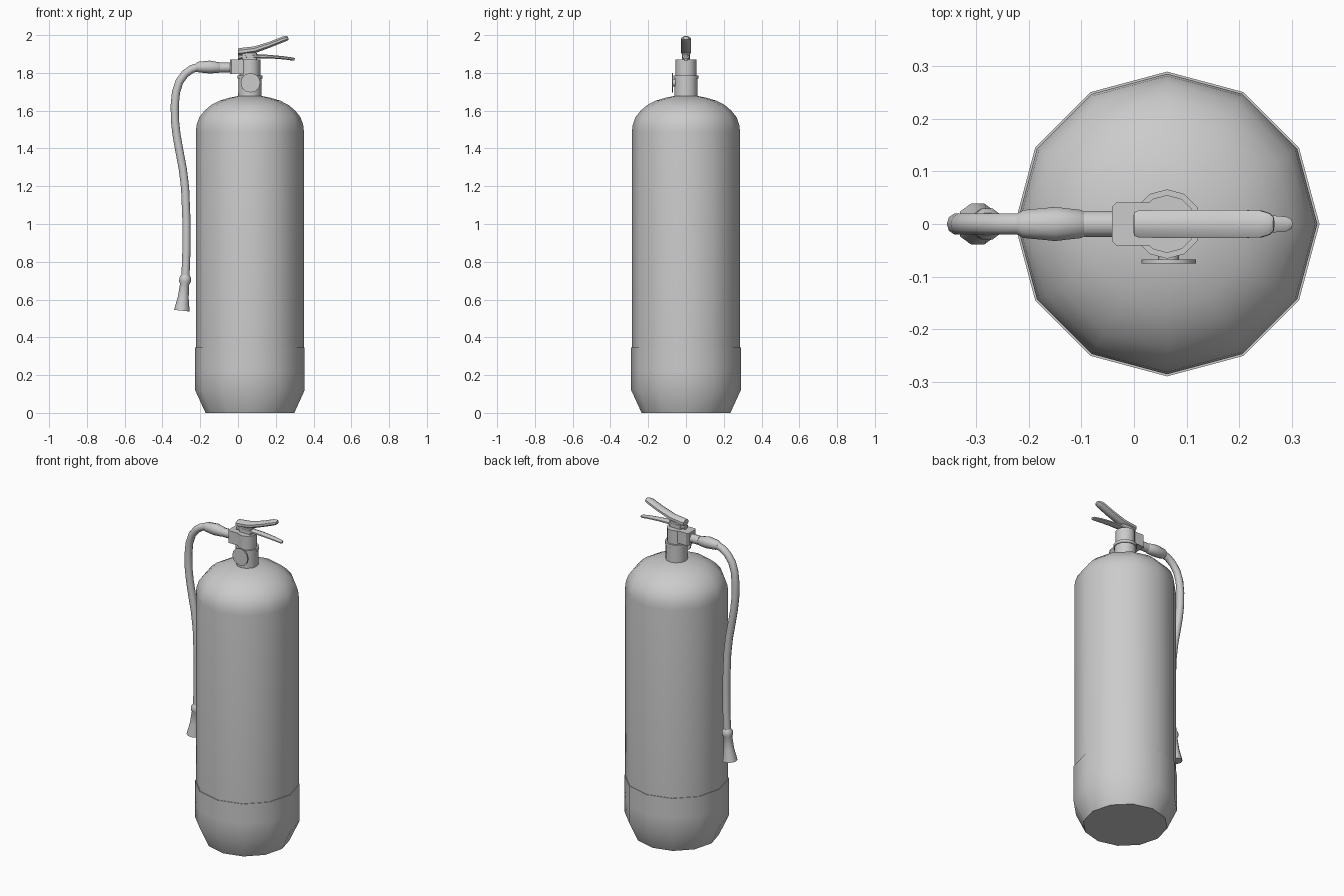
import bpy, bmesh, math
from mathutils import Vector

if "Cube" in bpy.data.objects:
    bpy.data.objects.remove(bpy.data.objects["Cube"])

CX = 0.063  # cylinder axis


def loft(name, rings, sides, phase=0.0, smooth=40):
    """Skin rings (x, z, in-plane radius, y radius) along a path in the XZ plane."""
    bm = bmesh.new()
    loops = []
    for i, (x, z, rn, ry) in enumerate(rings):
        a, b = rings[max(i - 1, 0)], rings[min(i + 1, len(rings) - 1)]
        t = Vector((b[0] - a[0], b[1] - a[1])).normalized()
        loop = []
        for k in range(sides):
            ang = phase + 2 * math.pi * k / sides
            c, s = math.cos(ang) * rn, math.sin(ang) * ry
            loop.append(bm.verts.new((x + t.y * c, s, z - t.x * c)))
        loops.append(loop)
    for p, q in zip(loops, loops[1:]):
        for k in range(sides):
            j = (k + 1) % sides
            bm.faces.new((p[k], p[j], q[j], q[k]))
    bm.faces.new(loops[0][::-1])
    bm.faces.new(loops[-1])
    return finish(name, bm, smooth)


def finish(name, bm, smooth):
    bmesh.ops.recalc_face_normals(bm, faces=bm.faces)
    me = bpy.data.meshes.new(name)
    bm.to_mesh(me)
    bm.free()
    ob = bpy.data.objects.new(name, me)
    bpy.context.collection.objects.link(ob)
    bpy.ops.object.select_all(action='DESELECT')
    ob.select_set(True)
    bpy.context.view_layer.objects.active = ob
    bpy.ops.object.shade_smooth_by_angle(angle=math.radians(smooth))
    return ob


def lathe(name, profile, sides, phase=0.0):
    return loft(name, [(CX, z, r, r) for r, z in profile], sides, phase)


def tube(name, pts, sides=8):
    return loft(name, [(x, z, r, r) for x, z, r in pts], sides)


def box(name, lo, hi, bevel):
    bm = bmesh.new()
    bmesh.ops.create_cube(bm, size=1)
    for v in bm.verts:
        v.co = [(a + b) / 2 + c * (b - a) for a, b, c in zip(lo, hi, v.co)]
    edges = [e for e in bm.edges if abs(e.verts[0].co.z - e.verts[1].co.z) > 0.01]
    bmesh.ops.bevel(bm, geom=edges, offset=bevel, segments=1, affect='EDGES')
    return finish(name, bm, 30)


# Tank with domed top, and the base boot around it
lathe("tank", [(0.23, 0.005), (0.285, 0.12), (0.286, 0.345), (0.286, 1.49), (0.282, 1.525),
               (0.268, 1.565), (0.24, 1.6), (0.205, 1.63), (0.16, 1.653), (0.11, 1.668),
               (0.06, 1.678)], 12)
lathe("base_boot", [(0.235, 0), (0.29, 0.12), (0.29, 0.225), (0.29, 0.345), (0.284, 0.345)], 12)

# Neck, collar and valve head
lathe("neck", [(0.062, 1.66), (0.061, 1.77), (0.066, 1.77), (0.066, 1.787), (0.055, 1.787),
               (0.055, 1.87)], 12)
box("valve_outlet", (-0.042, -0.041, 1.795), (0.075, 0.041, 1.87), 0.008)

# Pressure gauge on the front
for name, r, y0, y1 in (("gauge", 0.052, -0.075, -0.068), ("gauge_stem", 0.02, -0.069, -0.045)):
    bm = bmesh.new()
    bmesh.ops.create_cone(bm, cap_ends=True, segments=12, radius1=r, radius2=r, depth=y1 - y0)
    for v in bm.verts:
        v.co = (v.co.x + 0.066, v.co.z + (y0 + y1) / 2, v.co.y + 1.748)
    finish(name, bm, 40)

# Squeeze lever and carrying handle
OCT = math.pi / 8
loft("squeeze_lever", [(0.0, 1.912, 0.019, 0.024), (0.01, 1.912, 0.021, 0.028),
                       (0.09, 1.923, 0.019, 0.029), (0.17, 1.950, 0.016, 0.029),
                       (0.24, 1.978, 0.016, 0.028), (0.258, 1.983, 0.014, 0.022),
                       (0.266, 1.984, 0.009, 0.014)], 8, OCT)
loft("carry_handle", [(0.0, 1.884, 0.014, 0.02), (0.05, 1.889, 0.014, 0.023),
                      (0.17, 1.886, 0.01, 0.022), (0.25, 1.879, 0.009, 0.019),
                      (0.29, 1.873, 0.009, 0.015), (0.3, 1.871, 0.007, 0.009)], 8, OCT)
box("handle_mount", (0.02, -0.02, 1.86), (0.10, 0.02, 1.905), 0.005)

# Hose coupling and ferrule
tube("hose_coupling", [(-0.03, 1.828, 0.026), (-0.095, 1.828, 0.026)], 10)
tube("hose_ferrule", [(-0.09, 1.828, 0.02), (-0.1, 1.828, 0.028), (-0.15, 1.831, 0.034),
                      (-0.21, 1.831, 0.028), (-0.222, 1.83, 0.021)], 10)

# Hose drooping down the side
path = [(-0.21, 1.831), (-0.245, 1.82), (-0.28, 1.795), (-0.31, 1.755), (-0.328, 1.7),
        (-0.335, 1.63), (-0.334, 1.55), (-0.325, 1.47), (-0.31, 1.385), (-0.292, 1.29),
        (-0.28, 1.19), (-0.273, 1.02), (-0.273, 0.86), (-0.279, 0.70)]
tube("hose", [(x, z, 0.0215) for x, z in path], 10)

# Flared nozzle
tube("nozzle", [(-0.278, 0.73, 0.022), (-0.279, 0.715, 0.031), (-0.281, 0.695, 0.031),
                (-0.283, 0.68, 0.024), (-0.29, 0.61, 0.029), (-0.296, 0.555, 0.039),
                (-0.2975, 0.541, 0.041)], 10)
